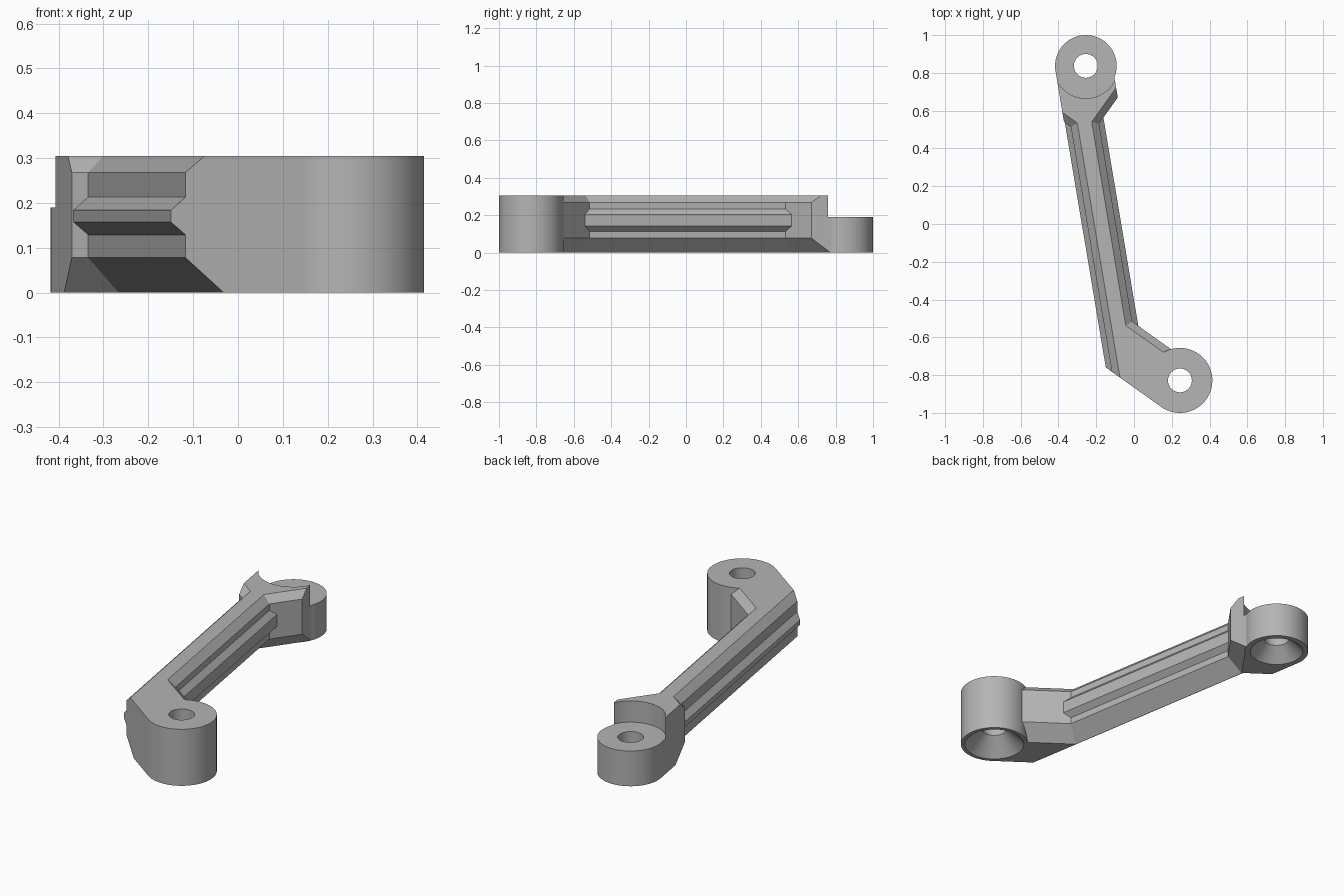
import bpy, bmesh, math
from mathutils import Vector

old = bpy.data.objects.get("Cube")
if old:
    bpy.data.objects.remove(old, do_unlink=True)

metal = bpy.data.materials.new("plain_grey")
GREY = (0.46, 0.46, 0.46, 1)
metal.use_nodes = True
metal.diffuse_color = GREY
metal.node_tree.nodes["Principled BSDF"].inputs["Base Color"].default_value = GREY

# Main directions: the beam heading, and bends of 45 degrees either way
DOWN, UP, BEND = -80.5, 99.5, -35.5


def heading(a):
    return Vector((math.cos(math.radians(a)), math.sin(math.radians(a))))


def shift(p, a, d):
    """Move a point to the left of heading a."""
    return Vector(p) + heading(a + 90) * d


def cross_point(l1, l2):
    (p, a), (q, b) = l1, l2
    u, v = heading(a), heading(b)
    return p + u * ((q - p).cross(v) / u.cross(v))


def finish(name, bm):
    bmesh.ops.recalc_face_normals(bm, faces=bm.faces)
    mesh = bpy.data.meshes.new(name)
    bm.to_mesh(mesh)
    bm.free()
    mesh.materials.append(metal)
    obj = bpy.data.objects.new(name, mesh)
    bpy.context.collection.objects.link(obj)
    return obj


def layered(name, lines, levels):
    """Loft an outline of lines; profiled lines move inward by each level's inset."""
    bm = bmesh.new()
    rings = []
    for z, inset in levels:
        edges = [(shift(p, a, inset if profiled else 0), a) for p, a, profiled in lines]
        rings.append([bm.verts.new((*cross_point(edges[i - 1], e), z))
                      for i, e in enumerate(edges)])
    for low, high in zip(rings, rings[1:]):
        for i in range(len(low)):
            bm.faces.new((low[i - 1], low[i], high[i], high[i - 1]))
    bm.faces.new(rings[0][::-1])
    bm.faces.new(rings[-1])
    return finish(name, bm)


def turned(name, centre, profile, sides=96):
    """Solid of revolution from (radius, z) pairs."""
    bm = bmesh.new()
    rings = [[bm.verts.new((*(Vector(centre) + heading(360 * i / sides) * r), z))
              for i in range(sides)] for r, z in profile]
    for low, high in zip(rings, rings[1:]):
        for i in range(sides):
            bm.faces.new((low[i - 1], low[i], high[i], high[i - 1]))
    bm.faces.new(rings[0][::-1])
    bm.faces.new(rings[-1])
    return finish(name, bm)


def combine(target, tool, operation):
    mod = target.modifiers.new(operation.lower(), "BOOLEAN")
    mod.operation, mod.object, mod.solver = operation, tool, "EXACT"
    bpy.context.view_layer.objects.active = target
    bpy.ops.object.modifier_apply(modifier=mod.name)
    bpy.data.objects.remove(tool, do_unlink=True)


low_centre, low_r, height = (0.243, -0.828), 0.172, 0.305
top_centre, top_r, top_height = (-0.255, 0.837), 0.163, 0.19
axis, half = Vector((-0.172, 0)), 0.075

# Key outline lines, each with its interior on the left
left_wall = shift(axis, DOWN, -half)
right_wall = shift(axis, UP, -half)
shoulder = Vector((-0.322, 0.505))
flare = Vector((-0.19, 0.524))
link_inner = Vector((-0.018, -0.51))
link_outer = shift(low_centre, BEND, -low_r)

# Arm body: bevelled top and a keel along the underside
arm = layered("arm", [
    (shift(top_centre, DOWN, -top_r), DOWN, False),
    (shoulder, BEND, True),
    (left_wall, DOWN, True),
    (link_outer, BEND, False),
    (Vector(low_centre), BEND + 90, False),
    (link_inner, BEND + 180, True),
    (right_wall, UP, True),
    (flare, UP - 45, True),
    (Vector((-0.087, 0.677)), UP, False),
    (Vector(top_centre), UP + 90, False),
], [(0, half - 0.001), (0.078, 0), (0.268, 0), (height, 0.037)])

# Side ribs running between the bends
left_rib = layered("left_rib", [
    (left_wall, DOWN, True),
    (link_outer, BEND, False),
    (axis, UP, False),
    (shift(shoulder, BEND, 0.02), BEND, False),
], [(0.129, 0), (0.157, -0.028), (0.184, -0.028), (0.213, 0)])
right_rib = layered("right_rib", [
    (right_wall, UP, True),
    (shift(flare, UP - 45, 0.02), UP - 45, False),
    (axis, DOWN, False),
    (shift(link_inner, BEND + 180, 0.02), BEND, False),
], [(0.113, 0), (0.141, -0.028), (0.205, -0.028), (0.233, 0)])
combine(arm, left_rib, "UNION")
combine(arm, right_rib, "UNION")

# Round clearance above the shorter end boss
combine(arm, turned("clearance", top_centre, [(0.172, top_height), (0.172, 0.4)]),
        "DIFFERENCE")

# End bosses with countersunk holes
hole = 0.063
for centre, r, h, sink in ((low_centre, low_r, height, 0.152),
                           (top_centre, top_r, top_height, 0.135)):
    combine(arm, turned("boss", centre, [(r, 0), (r, h)]), "UNION")
    combine(arm, turned("bore", centre, [(sink + 0.02, -0.02), (hole, sink - hole),
                                         (hole, 0.4)]), "DIFFERENCE")

# Smooth the round walls, keep the creases sharp
bpy.ops.object.select_all(action="DESELECT")
arm.select_set(True)
bpy.context.view_layer.objects.active = arm
bpy.ops.object.shade_smooth_by_angle(angle=math.radians(20))
